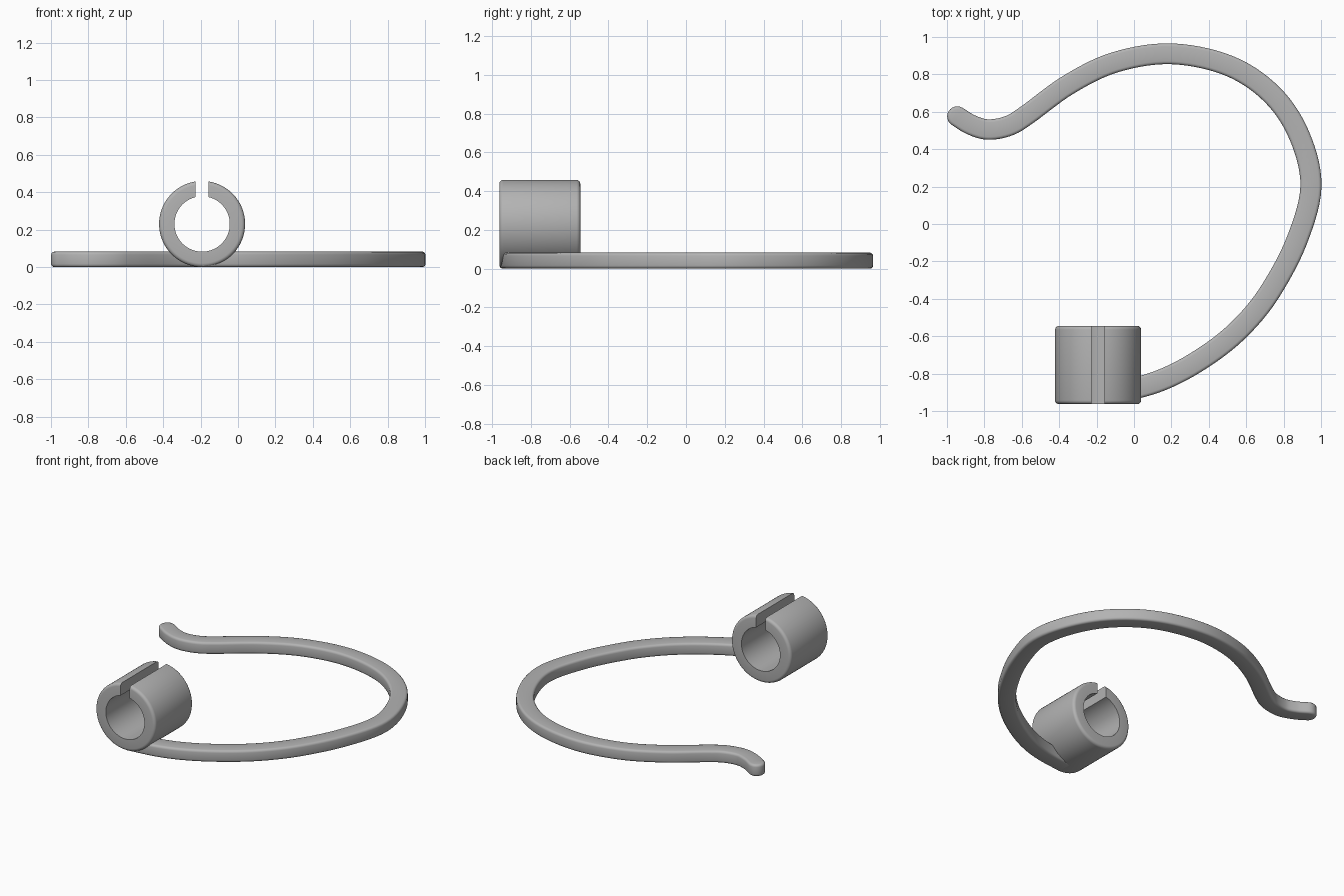
import bpy, bmesh, math
from mathutils import Vector

cube = bpy.data.objects.get("Cube")
if cube:
    bpy.data.objects.remove(cube, do_unlink=True)

grey = bpy.data.materials.new("mid grey")
grey.use_nodes = True
grey.diffuse_color = (0.45, 0.45, 0.45, 1)
grey.node_tree.nodes["Principled BSDF"].inputs["Base Color"].default_value = grey.diffuse_color


def finish(name, bm, angle):
    """Turn a bmesh into a smooth-shaded object."""
    bmesh.ops.recalc_face_normals(bm, faces=bm.faces)
    mesh = bpy.data.meshes.new(name)
    bm.to_mesh(mesh)
    bm.free()
    mesh.materials.append(grey)
    obj = bpy.data.objects.new(name, mesh)
    bpy.context.collection.objects.link(obj)
    bpy.ops.object.select_all(action='DESELECT')
    obj.select_set(True)
    bpy.context.view_layer.objects.active = obj
    bpy.ops.object.shade_smooth_by_angle(angle=math.radians(angle))
    return obj


def smooth_path(points, steps):
    """Centripetal-style smooth curve through the points."""
    pts = [2 * points[0] - points[1]] + points + [2 * points[-1] - points[-2]]
    path = []
    for a, b, c, d in zip(pts, pts[1:], pts[2:], pts[3:]):
        for i in range(steps):
            t = i / steps
            path.append(0.5 * (2 * b + (c - a) * t + (2 * a - 5 * b + 4 * c - d) * t ** 2
                               + (3 * b - 3 * c + d - a) * t ** 3))
    return path + [points[-1]]


# Hook arm: flat band along a curved path, with a round tip
guide = [(-0.2, -0.905), (0.03, -0.872), (0.23, -0.797), (0.44, -0.667), (0.6, -0.525),
         (0.735, -0.35), (0.87, -0.09), (0.946, 0.2), (0.885, 0.47), (0.74, 0.69),
         (0.51, 0.845), (0.2, 0.91), (-0.1, 0.865), (-0.35, 0.745), (-0.57, 0.585),
         (-0.67, 0.525), (-0.78, 0.505), (-0.87, 0.53), (-0.945, 0.575)]
path = smooth_path([Vector(p) for p in guide], 7)
left, right = [], []
for i, p in enumerate(path):
    tangent = (path[min(i + 1, len(path) - 1)] - path[max(i - 1, 0)]).normalized()
    normal = Vector((-tangent.y, tangent.x))
    half = 0.058 - 0.004 * i / len(path)
    left.append(p + normal * half)
    right.append(p - normal * half)
tip = [path[-1] + half * (normal * math.cos(a) + tangent * math.sin(a))
       for a in (math.pi * k / 12 for k in range(1, 12))]
bm = bmesh.new()
face = bm.faces.new([bm.verts.new((p.x, p.y, 0)) for p in left + tip + right[::-1]])
extruded = bmesh.ops.extrude_face_region(bm, geom=[face])
bmesh.ops.translate(bm, vec=(0, 0, 0.082),
                    verts=[v for v in extruded["geom"] if isinstance(v, bmesh.types.BMVert)])
rims = [e for e in bm.edges if abs(e.verts[0].co.z - e.verts[1].co.z) < 0.001]
bmesh.ops.bevel(bm, geom=rims, offset=0.016, segments=3, profile=0.5, affect='EDGES')
bmesh.ops.triangulate(bm, faces=[f for f in bm.faces if len(f.verts) > 4])
finish("hook_arm", bm, 40)

# Clip sleeve: rounded-rim tube with a parallel-sided slot along the top
OUTER, INNER, FRONT, BACK, FILLET, SLOT = 0.23, 0.148, -0.963, -0.545, 0.02, 0.035
profile = [(INNER, FRONT)]
for y, start in ((FRONT + FILLET, -90), (BACK - FILLET, 0)):
    for k in range(5):
        a = math.radians(start + 22.5 * k)
        profile.append((OUTER - FILLET + FILLET * math.cos(a), y + FILLET * math.sin(a)))
profile.append((INNER, BACK))
bm = bmesh.new()
SEGMENTS = 72
rings = []
for k in range(SEGMENTS + 1):
    ring = []
    for r, y in profile:
        gap = math.asin(SLOT / r)
        a = gap + (2 * math.pi - 2 * gap) * k / SEGMENTS
        ring.append(bm.verts.new((-0.192 + r * math.sin(a), y, OUTER + r * math.cos(a))))
    rings.append(ring)
for r0, r1 in zip(rings, rings[1:]):
    for j in range(len(profile)):
        n = (j + 1) % len(profile)
        bm.faces.new((r0[j], r0[n], r1[n], r1[j]))
bm.faces.new(rings[0])
bm.faces.new(rings[-1])
finish("clip_sleeve", bm, 35)
